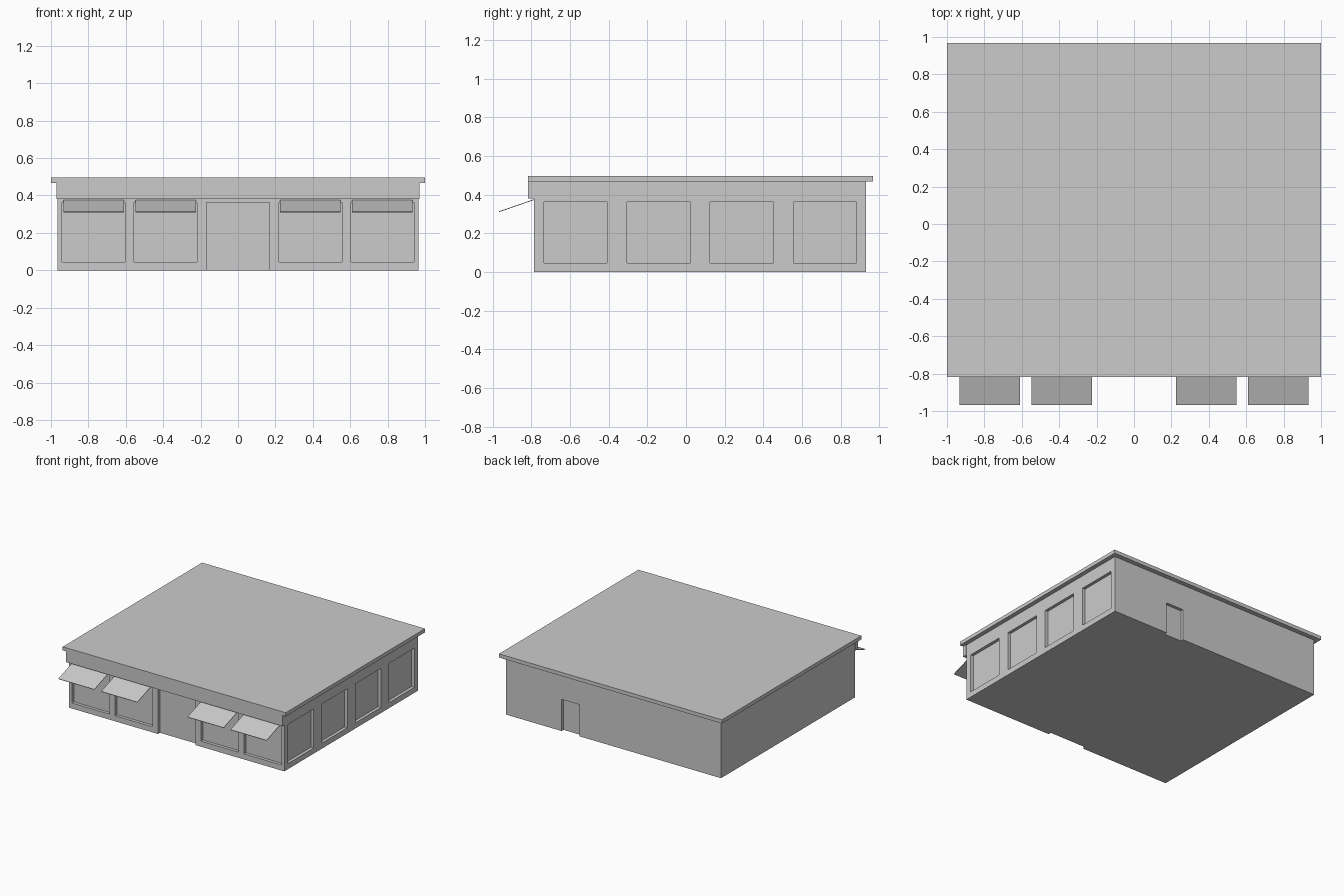
import bpy
import math
from mathutils import Matrix, Vector

cube = bpy.data.objects.get("Cube")
if cube:
    bpy.data.objects.remove(cube, do_unlink=True)

# One plain grey for the whole building
grey = bpy.data.materials.new("plain_grey")
grey.use_nodes = True
grey.diffuse_color = (0.6, 0.6, 0.6, 1)
grey.node_tree.nodes["Principled BSDF"].inputs["Base Color"].default_value = grey.diffuse_color


def box(name, x, y, z):
    """Box spanning the given (low, high) ranges."""
    spans = (x, y, z)
    bpy.ops.mesh.primitive_cube_add(size=1)
    ob = bpy.context.object
    ob.name = ob.data.name = name
    mid = Vector([(a + b) / 2 for a, b in spans])
    size = [b - a for a, b in spans]
    ob.data.transform(Matrix.Translation(mid) @ Matrix.Diagonal((*size, 1)))
    ob.data.materials.append(grey)
    return ob


WALL_X, FRONT, BACK = 0.965, -0.785, 0.93
EAVES, ROOF_TOP = 0.467, 0.497
SILL, HEAD = 0.045, 0.362
DEPTH = 0.025      # depth of window and door recesses
OUT = 0.05         # how far cutters reach past the wall

# Walls
walls = box("walls", (-WALL_X, WALL_X), (FRONT, BACK), (0, EAVES))

# Cutters for the recessed windows and doors
front_cut = (FRONT - OUT, FRONT + DEPTH)
side_cut = (WALL_X - DEPTH, WALL_X + OUT)
back_cut = (BACK - DEPTH, BACK + OUT)
front_bays = [s * c for s in (-1, 1) for c in (0.387, 0.772)]
cutters = [box("front_window_cutter", (c - 0.168, c + 0.168), front_cut, (SILL, HEAD))
           for c in front_bays]
cutters += [box("side_window_cutter", side_cut, (y, y + 0.327), (SILL, HEAD))
            for y in (-0.735 + 0.43 * i for i in range(4))]
cutters.append(box("front_door_cutter", (-0.168, 0.168), front_cut, (-OUT, HEAD)))
cutters.append(box("back_door_cutter", (0.305, 0.465), back_cut, (-OUT, 0.257)))

for cutter in cutters:
    cutter.hide_render = True
    mod = walls.modifiers.new("recess", "BOOLEAN")
    mod.operation = "DIFFERENCE"
    mod.solver = "EXACT"
    mod.object = cutter
    bpy.context.view_layer.objects.active = walls
    bpy.ops.object.modifier_apply(modifier=mod.name)
    bpy.data.objects.remove(cutter, do_unlink=True)

# Sign band over the shop front, and the flat roof slab
box("front_fascia", (-0.97, 0.97), (-0.817, FRONT), (0.38, EAVES))
box("roof", (-1, 1), (-0.817, 0.968), (EAVES, ROOF_TOP))

# Sloping awning over each front window
drop, reach = 0.063, 0.183
length = math.hypot(drop, reach)
for i, c in enumerate(front_bays):
    awning = box(f"awning_{i + 1}", (c - 0.162, c + 0.162), (-length, 0), (-0.004, 0))
    awning.data.transform(Matrix.Translation((0, FRONT, 0.376))
                          @ Matrix.Rotation(math.atan2(drop, reach), 4, "X"))
